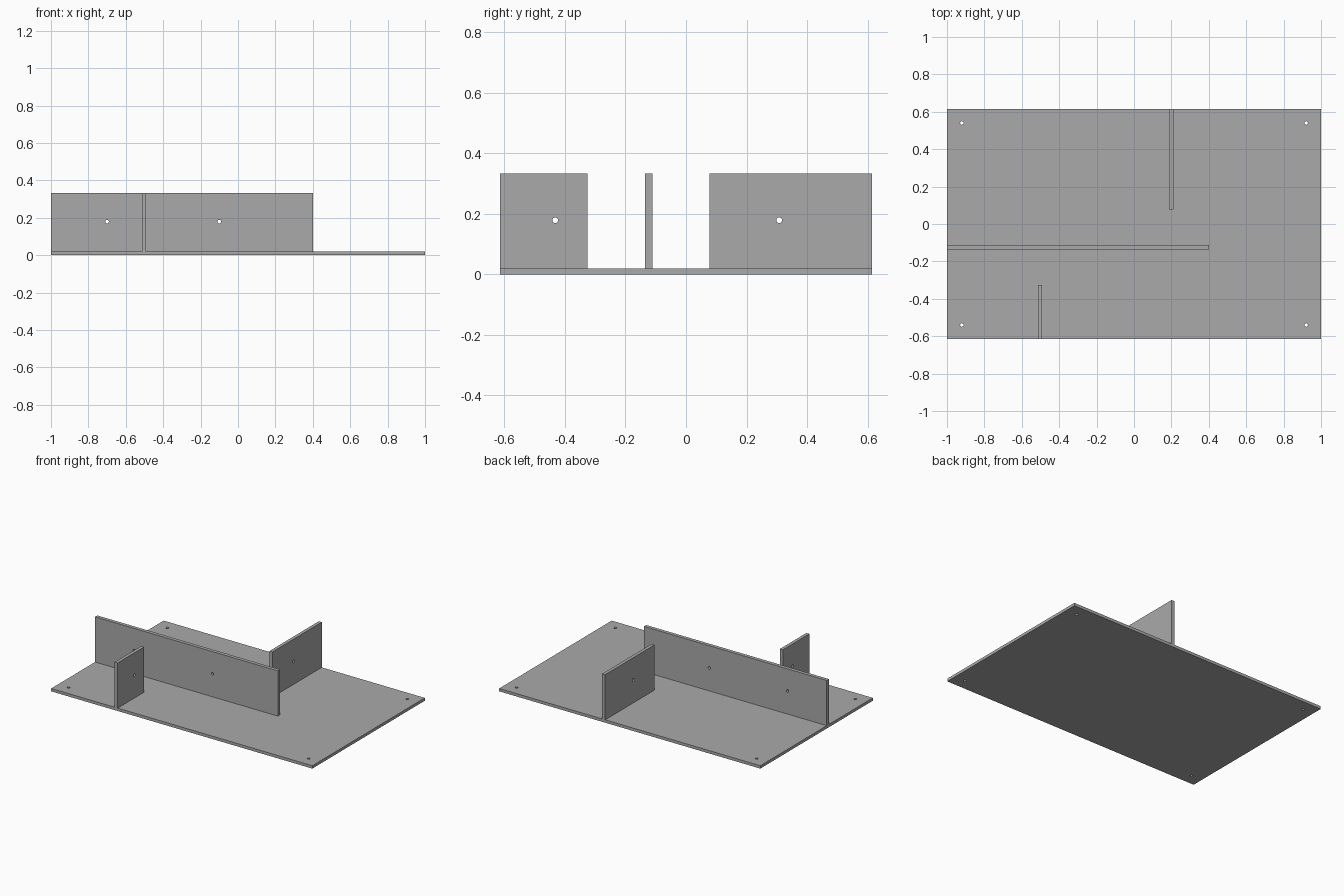
import bpy
from math import pi

cube = bpy.data.objects.get("Cube")
if cube:
    bpy.data.objects.remove(cube, do_unlink=True)

grey = bpy.data.materials.new("plain grey")
grey.use_nodes = True
colour = (0.4, 0.4, 0.4, 1)
grey.diffuse_color = colour
grey.node_tree.nodes["Principled BSDF"].inputs["Base Color"].default_value = colour


def drilled_board(name, low, high, holes, axis_rotation, radius=0.0095):
    """Box between two corners with round through holes."""
    centre = [(a + b) / 2 for a, b in zip(low, high)]
    bpy.ops.mesh.primitive_cube_add(size=1, location=centre)
    board = bpy.context.object
    board.name = name
    board.scale = [b - a for a, b in zip(low, high)]
    bpy.ops.object.transform_apply(location=False, rotation=False, scale=True)
    board.data.materials.append(grey)
    for hole in holes:
        bpy.ops.mesh.primitive_cylinder_add(
            vertices=24, radius=radius, depth=0.1, location=hole, rotation=axis_rotation)
        drill = bpy.context.object
        drill.hide_render = True
        drill.data.materials.append(grey)
        cut = board.modifiers.new("hole", 'BOOLEAN')
        cut.operation = 'DIFFERENCE'
        cut.solver = 'EXACT'
        cut.object = drill
        bpy.context.view_layer.objects.active = board
        bpy.ops.object.modifier_apply(modifier=cut.name)
        bpy.data.objects.remove(drill, do_unlink=True)
    bpy.ops.object.select_all(action='DESELECT')
    board.select_set(True)
    bpy.context.view_layer.objects.active = board
    bpy.ops.object.shade_smooth_by_angle()


ALONG_X, ALONG_Y, ALONG_Z = (0, pi / 2, 0), (pi / 2, 0, 0), (0, 0, 0)
base, top, edge = 0.02, 0.333, 0.615

# Base plate with a hole in each corner
corners = [(x, y, base / 2) for x in (-0.92, 0.92) for y in (-0.54, 0.54)]
drilled_board("base_plate", (-1, -edge, 0), (1, edge, base), corners, ALONG_Z)

# Upright partitions
drilled_board("long_partition", (-1, -0.136, base), (0.4, -0.111, top),
              [(x, -0.123, 0.179) for x in (-0.7, -0.1)], ALONG_Y)
drilled_board("front_partition", (-0.514, -edge, base), (-0.491, -0.325, top),
              [(-0.502, -0.432, 0.179)], ALONG_X)
drilled_board("back_partition", (0.188, 0.077, base), (0.211, edge, top),
              [(0.2, 0.308, 0.179)], ALONG_X)
